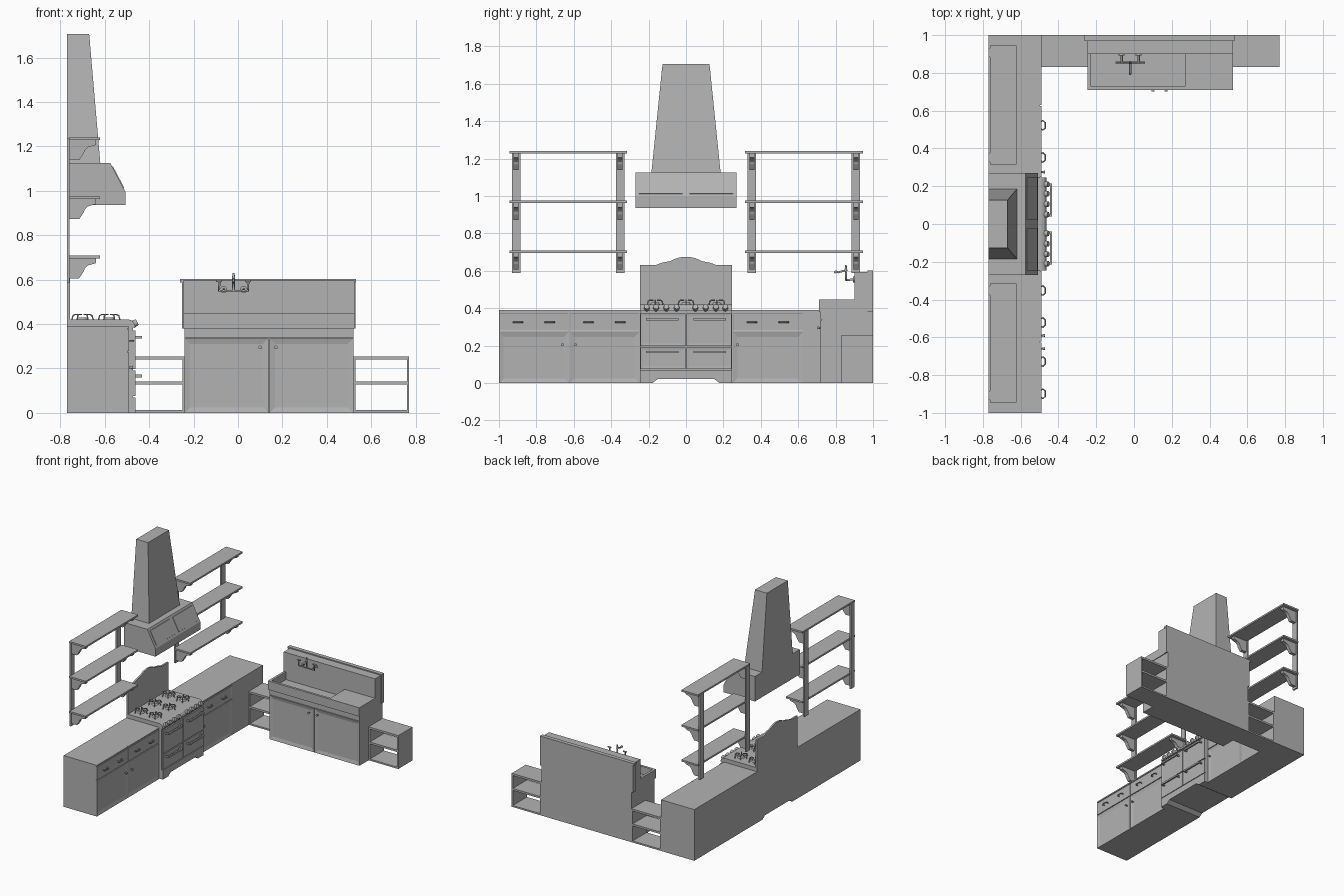
import bpy, bmesh, math
from mathutils import Vector

cube = bpy.data.objects.get("Cube")
if cube:
    bpy.data.objects.remove(cube, do_unlink=True)

grey = bpy.data.materials.new("plain_grey")
grey.use_nodes = True
tone = (0.45, 0.45, 0.45, 1)
grey.diffuse_color = tone
grey.node_tree.nodes["Principled BSDF"].inputs["Base Color"].default_value = tone


def finish(name, bm):
    bmesh.ops.recalc_face_normals(bm, faces=bm.faces[:])
    me = bpy.data.meshes.new(name)
    bm.to_mesh(me)
    bm.free()
    me.materials.append(grey)
    ob = bpy.data.objects.new(name, me)
    bpy.context.collection.objects.link(ob)
    return ob


def box_mesh(x, y, z):
    bm = bmesh.new()
    bmesh.ops.create_cube(bm, size=1)
    for v in bm.verts:
        v.co = [(r[0] + r[1]) / 2 + c * (r[1] - r[0]) for r, c in zip((x, y, z), v.co)]
    return bm


def box(name, x, y, z):
    return finish(name, box_mesh(x, y, z))


def panel(name, x, y, z, normal, border=0.035, depth=-0.006):
    """Box whose face along the normal has a recessed centre panel."""
    bm = box_mesh(x, y, z)
    bm.normal_update()
    front = [f for f in bm.faces if f.normal.dot(Vector(normal)) > 0.9]
    bmesh.ops.inset_region(bm, faces=front, thickness=border)
    bmesh.ops.translate(bm, verts=front[0].verts[:], vec=Vector(normal) * depth)
    return finish(name, bm)


def prism(name, pts, axis, lo, hi):
    """Extrude a profile: (y, z) along x, or (x, z) along y."""
    place = (lambda p, t: (t, p[0], p[1])) if axis == "x" else (lambda p, t: (p[0], t, p[1]))
    bm = bmesh.new()
    face = bm.faces.new([bm.verts.new(place(p, lo)) for p in pts])
    ext = bmesh.ops.extrude_face_region(bm, geom=[face])["geom"]
    move = Vector(place((0, 0), hi - lo))
    bmesh.ops.translate(bm, verts=[g for g in ext if isinstance(g, bmesh.types.BMVert)], vec=move)
    return finish(name, bm)


def smooth(ob):
    for p in ob.data.polygons:
        p.use_smooth = len(p.vertices) == 4
    return ob


def cylinder(name, a, b, r1, r2=None, sides=12):
    a, b = Vector(a), Vector(b)
    bm = bmesh.new()
    bmesh.ops.create_cone(bm, cap_ends=True, segments=sides, radius1=r1,
                          radius2=r1 if r2 is None else r2, depth=(b - a).length)
    rot = (b - a).to_track_quat("Z", "Y")
    for v in bm.verts:
        v.co = rot @ v.co + (a + b) / 2
    return smooth(finish(name, bm))


def rod(name, pts, r):
    cu = bpy.data.curves.new(name, "CURVE")
    cu.dimensions = "3D"
    cu.bevel_depth, cu.bevel_resolution, cu.use_fill_caps = r, 1, True
    sp = cu.splines.new("POLY")
    sp.points.add(len(pts) - 1)
    for p, co in zip(sp.points, pts):
        p.co = (*co, 1)
    cu.materials.append(grey)
    ob = bpy.data.objects.new(name, cu)
    bpy.context.collection.objects.link(ob)


BACK, FRONT = -0.77, -0.49
X, Y = (1, 0, 0), (0, -1, 0)

# Long base cabinets either side of the range
box("left_base_cabinet", (BACK, FRONT - 0.008), (-1, -0.245), (0, 0.39))
box("right_base_cabinet", (BACK, FRONT - 0.008), (0.245, 1), (0, 0.39))
box("corner_panel", (FRONT - 0.008, FRONT), (0.63, 1), (0, 0.39))
for lo, hi, knob in ((-1, -0.627, -0.66), (-0.623, -0.25, -0.59), (0.25, 0.625, 0.275)):
    panel("cabinet_door", (FRONT - 0.008, FRONT), (lo, hi), (0, 0.272), X)
    panel("cabinet_drawer", (FRONT - 0.008, FRONT), (lo, hi), (0.278, 0.375), X, 0.008, -0.002)
    box("counter_edge", (FRONT - 0.008, FRONT), (lo, hi), (0.38, 0.39))
    cylinder("door_knob", (FRONT, knob, 0.205), (FRONT + 0.018, knob, 0.205), 0.004, 0.008)
    for off in (-0.085, 0.085):
        c = (lo + hi) / 2 + off
        rod("drawer_pull", [(FRONT - 0.002, c - 0.02, 0.325), (FRONT + 0.008, c - 0.025, 0.325),
                            (FRONT + 0.02, c - 0.014, 0.325), (FRONT + 0.02, c + 0.014, 0.325),
                            (FRONT + 0.008, c + 0.025, 0.325), (FRONT - 0.002, c + 0.02, 0.325)], 0.004)

# Range body with arched base, rounded cooktop and shaped splashback
half = [(0.18, 0), (0.245, 0), (0.245, 0.385)]
arch = [(0.15, 0.022)] + half
prism("range_body", arch + [(-y, z) for y, z in reversed(arch)], "x", BACK, -0.472)
plinth = [(0.15, 0.022)] + half[:2] + [(0.245, 0.07)]
prism("range_plinth", plinth + [(-y, z) for y, z in reversed(plinth)], "x", -0.472, -0.462)
prism("cooktop", [(BACK, 0.385), (-0.462, 0.385), (-0.465, 0.4), (-0.475, 0.414),
                  (-0.49, 0.42), (BACK, 0.42)], "y", -0.245, 0.245)
crest = [(0.245, 0.42), (0.245, 0.63), (0.165, 0.63), (0.13, 0.643), (0.085, 0.652),
         (0.05, 0.668), (0.015, 0.675)]
prism("range_splashback", crest + [(-y, z) for y, z in reversed(crest)], "x", BACK, -0.757)
for s in (-1, 1):
    ys = sorted((s * 0.004, s * 0.243))
    for z0, z1, zh in ((0.075, 0.19, 0.165), (0.197, 0.372, 0.34)):
        panel("oven_door", (-0.472, -0.462), ys, (z0, z1), X, 0.02, -0.002)
        hy = sorted((s * 0.045, s * 0.21))
        box("oven_handle", (-0.444, -0.433), hy, (zh - 0.005, zh + 0.007))
        for y in hy:
            box("oven_handle_mount", (-0.464, -0.435), (y - 0.005, y + 0.005), (zh - 0.005, zh + 0.007))
    for y in (0.05, 0.105, 0.16, 0.21):
        cylinder("range_knob", (-0.475, s * y, 0.398), (-0.453, s * y, 0.409), 0.017, 0.014)

# Burners with raised cast grates
for x in (-0.7, -0.58):
    for y in (-0.165, 0, 0.165):
        cylinder("burner_cap", (x, y, 0.42), (x, y, 0.43), 0.026, 0.02)
        for k in range(6):
            a = k * math.pi / 3
            ring = [(x + r * math.cos(a), y + r * math.sin(a), z)
                    for r, z in ((0.048, 0.42), (0.043, 0.438), (0.034, 0.443), (0.012, 0.443))]
            rod("grate_arm", ring, 0.0035)

# Hood canopy and tapered flue
prism("hood_canopy", [(BACK, 0.935), (-0.507, 0.935), (-0.507, 0.995), (-0.575, 1.125),
                      (BACK, 1.125)], "y", -0.27, 0.27)
for s in (-1, 1):
    prism("hood_slope_panel", [(-0.515, 1.01), (-0.512, 1.013), (-0.563, 1.11), (-0.568, 1.11)],
          "y", *sorted((s * 0.02, s * 0.25)))
bm = box_mesh((BACK, -0.62), (-0.185, 0.185), (1.125, 1.705))
for v in bm.verts:
    if v.co.z > 1.5:
        v.co.y *= 0.68
        v.co.x = min(v.co.x, -0.67)
finish("hood_flue", bm)

# Wall shelves on posts with scrolled brackets
scroll = [(-0.76, 0), (-0.64, 0), (-0.64, -0.022), (-0.655, -0.026), (-0.675, -0.032),
          (-0.69, -0.046), (-0.695, -0.06), (-0.705, -0.075), (-0.715, -0.09), (-0.76, -0.09)]
for s in (-1, 1):
    for y in (0.352, 0.908):
        box("shelf_post", (BACK, -0.758), (s * y - 0.023, s * y + 0.023), (0.588, 1.235))
        for z in (0.696, 0.962, 1.228):
            prism("shelf_bracket", [(x, z + h) for x, h in scroll], "y", s * y - 0.013, s * y + 0.013)
    for z in (0.696, 0.962, 1.228):
        box("wall_shelf", (-0.762, -0.622), sorted((s * 0.315, s * 0.945)), (z, z + 0.013))

# Sink cabinet with two doors
box("sink_cabinet", (-0.24, 0.52), (0.728, 1), (0, 0.38))
box("sink_cabinet_top_rail", (-0.24, 0.52), (0.72, 0.728), (0.34, 0.38))
for lo, hi, knob in ((-0.24, 0.138, 0.1), (0.142, 0.52, 0.17)):
    panel("sink_door", (lo, hi), (0.72, 0.728), (0, 0.336), Y)
    cylinder("sink_door_knob", (knob, 0.72, 0.295), (knob, 0.702, 0.295), 0.004, 0.008)

# Sink basin, drainboard and tall splashback
box("sink_base", (-0.245, 0.525), (0.71, 1), (0.38, 0.388))
box("sink_front_rim", (-0.245, 0.27), (0.71, 0.728), (0.388, 0.447))
box("sink_side_rim", (-0.245, -0.227), (0.728, 0.9), (0.388, 0.447))
box("drainboard", (0.27, 0.525), (0.71, 0.9), (0.388, 0.447))
box("sink_splashback", (-0.245, 0.525), (0.9, 1), (0.388, 0.595))
box("splashback_cap", (-0.262, 0.532), (0.97, 1), (0.588, 0.603))
box("splashback_back_board", (-0.252, 0.53), (0.97, 1), (0.38, 0.588))

# Wall-mounted tap
for x in (-0.065, 0.025):
    cylinder("tap_flange", (x, 0.9, 0.555), (x, 0.893, 0.555), 0.016)
    rod("tap_inlet", [(x, 0.9, 0.555), (x, 0.855, 0.55)], 0.006)
rod("tap_bar", [(-0.085, 0.855, 0.59), (-0.085, 0.855, 0.55), (0.045, 0.855, 0.55),
                (0.045, 0.855, 0.59)], 0.006)
for x in (-0.085, 0.045):
    rod("tap_lever", [(x - 0.014, 0.855, 0.593), (x + 0.014, 0.855, 0.593)], 0.005)
rod("tap_spout", [(-0.02, 0.855, 0.55), (-0.02, 0.855, 0.6), (-0.02, 0.84, 0.6),
                  (-0.02, 0.815, 0.592), (-0.02, 0.8, 0.598), (-0.02, 0.793, 0.588)], 0.006)
cylinder("tap_finial", (-0.02, 0.855, 0.6), (-0.02, 0.855, 0.63), 0.008, 0.004)

# Low open shelving at both ends of the sink
for lo, hi in ((FRONT, -0.24), (0.52, 0.77)):
    for z0, z1 in ((0, 0.012), (0.127, 0.142), (0.24, 0.255)):
        box("open_shelf_board", (lo, hi), (0.83, 1), (z0, z1))
    for x in (lo, hi - 0.01):
        box("open_shelf_side", (x, x + 0.01), (0.83, 1), (0, 0.255))
